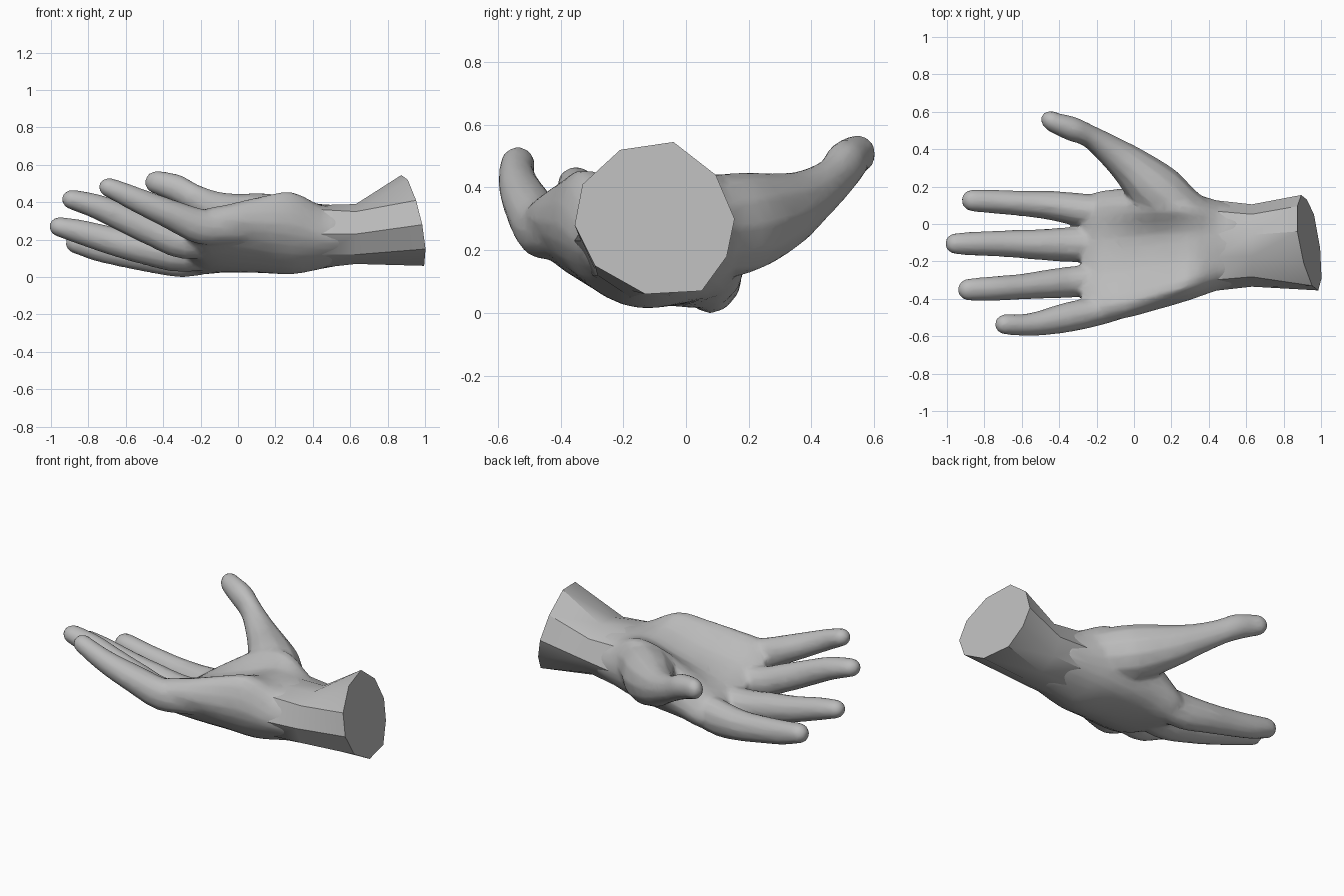
import bpy, bmesh, math
from mathutils import Vector

if "Cube" in bpy.data.objects:
    bpy.data.objects.remove(bpy.data.objects["Cube"], do_unlink=True)

grey = bpy.data.materials.new("plain grey")
grey.use_nodes = True
COLOUR = (0.5, 0.5, 0.5, 1)
grey.diffuse_color = COLOUR
grey.node_tree.nodes["Principled BSDF"].inputs["Base Color"].default_value = COLOUR


def loft(bm, rings):
    """Skin a list of equal-length point rings and cap both ends."""
    rows = [[bm.verts.new(p) for p in ring] for ring in rings]
    n = len(rows[0])
    for a, b in zip(rows, rows[1:]):
        for i in range(n):
            j = (i + 1) % n
            bm.faces.new((a[i], a[j], b[j], b[i]))
    bm.faces.new(rows[0][::-1])
    bm.faces.new(rows[-1])


def spline(points, closed, steps=3):
    """Smooth curve passing through every point."""
    p = [Vector(q) for q in points]
    n = len(p)
    at = (lambda i: p[i % n]) if closed else (lambda i: p[max(0, min(i, n - 1))])
    out = []
    for i in range(n if closed else n - 1):
        a, b, c, d = at(i - 1), at(i), at(i + 1), at(i + 2)
        for k in range(steps):
            t = k / steps
            out.append(b + 0.5 * t * ((c - a) + t * ((2 * a - 5 * b + 4 * c - d)
                                                     + t * (3 * b - a - 3 * c + d))))
    return out if closed else out + [p[-1]]


def smooth_loft(bm, rings):
    columns = [spline(col, False) for col in zip(*rings)]
    loft(bm, list(zip(*columns)))


def section(x, yi, yl, zi, tops, zl, bots):
    """Ten-point hand section: thumb side, over the palm, little side, back."""
    ts = (0.12, 0.37, 0.63, 0.88)
    y = lambda t: yi + (yl - yi) * t
    ring = [(x, yi, zi)] + [(x, y(t), z) for t, z in zip(ts, tops)]
    ring += [(x, yl, zl)] + [(x, y(t), z) for t, z in zip(ts[::-1], bots[::-1])]
    return ring


def digit(bm, stations, tip, sides=12):
    """Loft ellipses (x, y, z, half width, half height) ending in a round tip."""
    tip = Vector(tip)
    c = [Vector(s[:3]) for s in stations]
    r = [s[3:] for s in stations]
    last, lr = c[-1], r[-1]
    for f, k in ((0.5, 0.9), (0.85, 0.58), (1.0, 0.22)):
        c.append(last.lerp(tip, f))
        r.append((lr[0] * k, lr[1] * k))
    rings = []
    for i, p in enumerate(c):
        d = (c[min(i + 1, len(c) - 1)] - c[max(i - 1, 0)]).normalized()
        side = d.cross(Vector((0, 0, 1))).normalized()
        up = side.cross(d)
        rings.append([p + side * r[i][0] * math.cos(a) + up * r[i][1] * math.sin(a)
                      for a in (2 * math.pi * k / sides for k in range(sides))])
    smooth_loft(bm, rings)


def make_object(name, bm):
    bmesh.ops.recalc_face_normals(bm, faces=bm.faces)
    me = bpy.data.meshes.new(name)
    bm.to_mesh(me)
    bm.free()
    me.materials.append(grey)
    ob = bpy.data.objects.new(name, me)
    bpy.context.collection.objects.link(ob)
    return ob


def shade(ob, degrees):
    bpy.ops.object.select_all(action='DESELECT')
    ob.select_set(True)
    bpy.context.view_layer.objects.active = ob
    bpy.ops.object.shade_smooth_by_angle(angle=math.radians(degrees))


# Sections shared by the wrist and palm
wrist_mid = section(0.63, 0.105, -0.335, 0.23, (0.34, 0.39, 0.39, 0.35), 0.23, (0.13, 0.07, 0.07, 0.12))
wrist_end = section(0.45, 0.125, -0.355, 0.22, (0.35, 0.385, 0.385, 0.36), 0.23, (0.11, 0.055, 0.05, 0.12))

# Palm with a cupped hollow, higher on the little-finger side
hand = bmesh.new()
palm = [
    section(0.56, 0.10, -0.33, 0.22, (0.335, 0.38, 0.38, 0.345), 0.23, (0.13, 0.075, 0.07, 0.13)),
    wrist_end,
    section(0.29, 0.17, -0.41, 0.24, (0.435, 0.40, 0.415, 0.45), 0.28, (0.09, 0.025, 0.025, 0.12)),
    section(0.12, 0.19, -0.46, 0.22, (0.43, 0.345, 0.36, 0.43), 0.29, (0.07, 0.025, 0.04, 0.145)),
    section(-0.05, 0.19, -0.505, 0.17, (0.33, 0.29, 0.31, 0.39), 0.30, (0.05, 0.025, 0.055, 0.165)),
    section(-0.19, 0.175, -0.52, 0.11, (0.23, 0.24, 0.28, 0.36), 0.29, (0.02, 0.03, 0.075, 0.175)),
    section(-0.28, 0.14, -0.47, 0.11, (0.165, 0.18, 0.22, 0.29), 0.26, (0.05, 0.065, 0.125, 0.20)),
]
smooth_loft(hand, [spline(ring, True) for ring in palm])

# Index finger
digit(hand, [(0.05, 0.05, 0.16, 0.07, 0.08), (-0.14, 0.06, 0.125, 0.09, 0.10),
             (-0.30, 0.078, 0.103, 0.088, 0.105),
             (-0.45, 0.10, 0.11, 0.078, 0.09), (-0.60, 0.11, 0.13, 0.068, 0.08),
             (-0.75, 0.12, 0.155, 0.064, 0.071), (-0.85, 0.125, 0.18, 0.06, 0.06)],
      (-0.92, 0.13, 0.19))
# Middle finger
digit(hand, [(0.05, -0.10, 0.16, 0.08, 0.08), (-0.28, -0.11, 0.12, 0.095, 0.095),
             (-0.50, -0.11, 0.155, 0.083, 0.088), (-0.68, -0.105, 0.195, 0.072, 0.076),
             (-0.84, -0.105, 0.24, 0.065, 0.066), (-0.94, -0.105, 0.265, 0.058, 0.055)],
      (-1.007, -0.105, 0.28))
# Ring finger
digit(hand, [(0.05, -0.27, 0.20, 0.075, 0.08), (-0.28, -0.305, 0.185, 0.085, 0.09),
             (-0.45, -0.32, 0.245, 0.078, 0.083), (-0.60, -0.335, 0.31, 0.069, 0.076),
             (-0.75, -0.345, 0.375, 0.066, 0.067), (-0.87, -0.35, 0.41, 0.06, 0.055)],
      (-0.94, -0.355, 0.425))
# Little finger
digit(hand, [(0.15, -0.36, 0.27, 0.06, 0.09), (-0.04, -0.42, 0.265, 0.075, 0.09),
             (-0.20, -0.465, 0.27, 0.08, 0.095),
             (-0.36, -0.50, 0.335, 0.08, 0.08), (-0.50, -0.53, 0.395, 0.067, 0.069),
             (-0.60, -0.54, 0.44, 0.058, 0.061), (-0.68, -0.537, 0.475, 0.055, 0.053)],
      (-0.74, -0.532, 0.495))
# Thumb and its fleshy base
digit(hand, [(0.46, -0.01, 0.235, 0.085, 0.10), (0.28, 0.06, 0.27, 0.125, 0.15),
             (0.13, 0.17, 0.285, 0.15, 0.165),
             (-0.02, 0.31, 0.325, 0.11, 0.125), (-0.13, 0.395, 0.37, 0.082, 0.092),
             (-0.24, 0.47, 0.425, 0.061, 0.074), (-0.33, 0.508, 0.475, 0.066, 0.074),
             (-0.42, 0.54, 0.503, 0.056, 0.064)],
      (-0.49, 0.58, 0.515))

# Fuse the parts into one skin, soften the joins and thin the mesh
hand = make_object("hand", hand)
fuse = hand.modifiers.new("fuse", 'REMESH')
fuse.mode = 'VOXEL'
fuse.voxel_size = 0.011
soften = hand.modifiers.new("soften", 'SMOOTH')
soften.factor = 0.5
soften.iterations = 8
thin = hand.modifiers.new("thin", 'DECIMATE')
thin.ratio = 0.12
fused = bpy.data.meshes.new_from_object(
    hand.evaluated_get(bpy.context.evaluated_depsgraph_get()))
hand.modifiers.clear()
hand.data = fused
hand.data.name = "hand"
if not fused.materials:
    fused.materials.append(grey)
shade(hand, 40)

# Ten-sided flared wrist with a slanted flat end
cap = [(0.155, 0.30), (0.095, 0.44), (-0.04, 0.545), (-0.21, 0.52), (-0.33, 0.41),
       (-0.355, 0.28), (-0.29, 0.15), (-0.13, 0.06), (0.05, 0.07), (0.13, 0.18)]
wrist = bmesh.new()
inner = [(0.32, -0.12 + (y + 0.12) * 0.93, 0.22 + (z - 0.22) * 0.93) for x, y, z in wrist_end]
loft(wrist, [[(0.894 - (z - 0.30) * 0.22 - (y - 0.155) * 0.17, y, z) for y, z in cap],
             wrist_mid, wrist_end, inner])
shade(make_object("wrist", wrist), 32)
